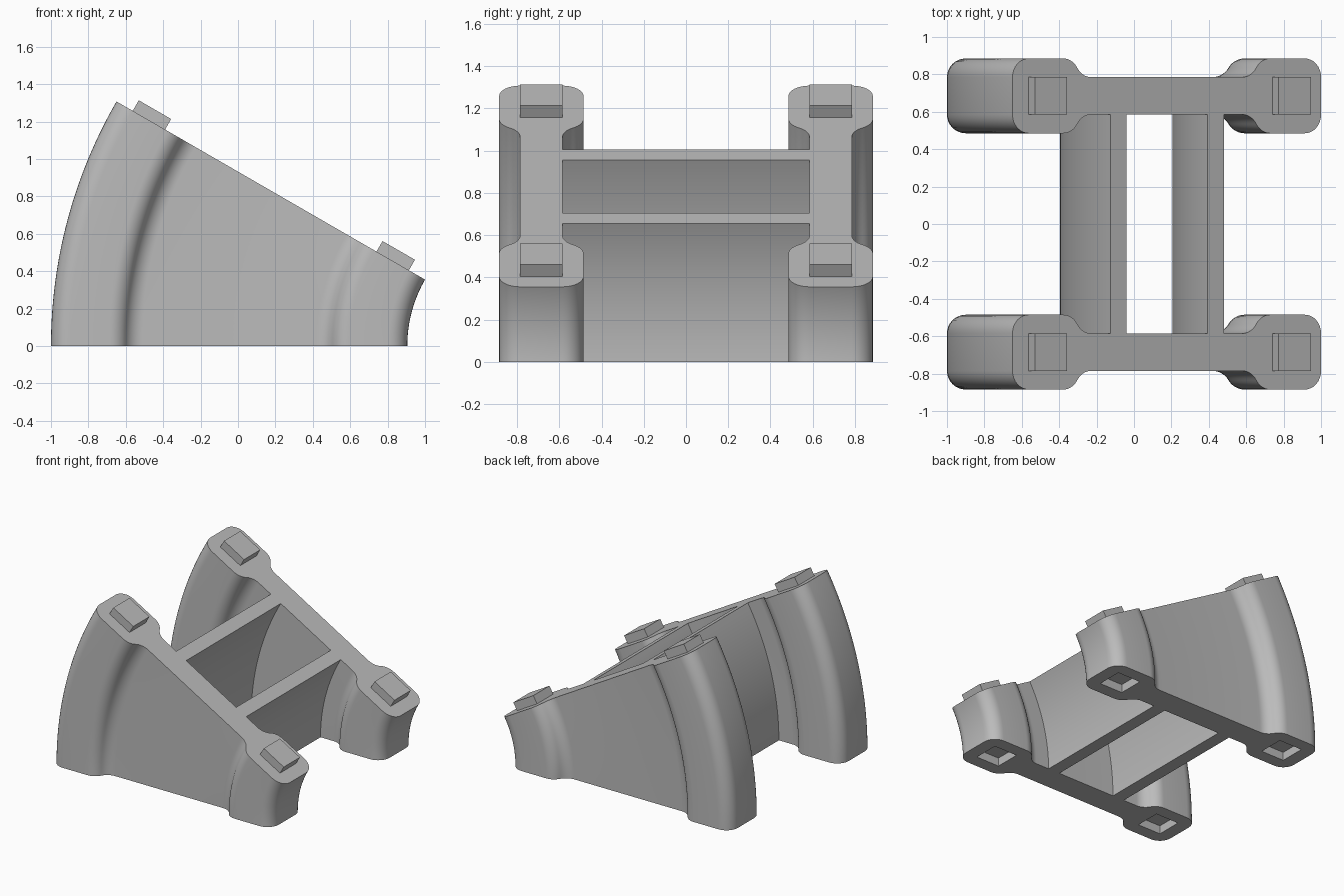
import bpy, bmesh
from math import sin, cos, radians
from mathutils import Matrix

if "Cube" in bpy.data.objects:
    bpy.data.objects.remove(bpy.data.objects["Cube"])

AXIS_X = 1.615            # bend axis runs along y at this x, z = 0
BEND = radians(30)
R_IN, R_OUT = 0.71, 2.615
R_MID = (R_IN + R_OUT) / 2
FRAME_Y = 0.685           # centre line of each side frame
WEB = 0.1                 # half thickness of the web, also the fillet radius
PEG_OFFSET = 0.7525       # pegs either side of the middle radius

grey = bpy.data.materials.new("plain grey")
grey.use_nodes = True
grey.diffuse_color = (0.5, 0.5, 0.5, 1)
grey.node_tree.nodes["Principled BSDF"].inputs["Base Color"].default_value = (0.5, 0.5, 0.5, 1)


def finish(bm, name):
    bmesh.ops.recalc_face_normals(bm, faces=bm.faces)
    mesh = bpy.data.meshes.new(name)
    bm.to_mesh(mesh)
    bm.free()
    mesh.materials.append(grey)
    ob = bpy.data.objects.new(name, mesh)
    bpy.context.collection.objects.link(ob)
    return ob


def smooth(ob):
    bpy.ops.object.select_all(action='DESELECT')
    ob.select_set(True)
    bpy.context.view_layer.objects.active = ob
    bpy.ops.object.shade_smooth_by_angle(angle=radians(30))


def sweep(profile, name, steps=28):
    """Revolve a closed (radius, y) outline through the bend angle."""
    bm = bmesh.new()
    rings = []
    for i in range(steps + 1):
        a = BEND * i / steps
        rings.append([bm.verts.new((AXIS_X - r * cos(a), y, r * sin(a))) for r, y in profile])
    n = len(profile)
    for low, high in zip(rings, rings[1:]):
        for j in range(n):
            k = (j + 1) % n
            bm.faces.new((low[j], low[k], high[k], high[j]))
    bm.faces.new(rings[0])
    bm.faces.new(rings[-1])
    return finish(bm, name)


def arc(r, v, start, end, n=8):
    return [(r + WEB * cos(radians(start + (end - start) * i / n)),
             v + WEB * sin(radians(start + (end - start) * i / n))) for i in range(n + 1)]


def block(name, radius, y, low, high, angle):
    """Square block standing on the end face at the given bend angle."""
    bm = bmesh.new()
    bmesh.ops.create_cube(bm, size=1)
    place = (Matrix.Translation((AXIS_X, 0, 0)) @ Matrix.Rotation(angle, 4, 'Y')
             @ Matrix.Translation((-radius, y, (low + high) / 2))
             @ Matrix.Diagonal((0.2, 0.2, high - low, 1)))
    bmesh.ops.transform(bm, matrix=place, verts=bm.verts)
    return finish(bm, name)


# Dumbbell outline: rounded lobe, S-shaped neck, thin web, mirrored both ways
NECK = 1.11
RUN = WEB * cos(radians(30))
quarter = (arc(R_IN + WEB, WEB, 180, 90) + arc(NECK - RUN, WEB, 90, 30)
           + arc(NECK + RUN, 2 * WEB, 210, 270)[1:])
half = quarter + [(2 * R_MID - r, v) for r, v in reversed(quarter)]
outline = half + [(r, -v) for r, v in reversed(half)]

# Side frames with sockets below and pegs above
for side, s in (("front", -1), ("back", 1)):
    frame = sweep([(r, v + s * FRAME_Y) for r, v in outline], side + "_frame")
    for end, e in (("outer", 1), ("inner", -1)):
        radius = R_MID + e * PEG_OFFSET
        cutter = block("socket_cutter", radius, s * FRAME_Y, -0.06, 0.065, 0)
        cutter.hide_render = True
        cut = frame.modifiers.new("socket", 'BOOLEAN')
        cut.operation = 'DIFFERENCE'
        cut.solver = 'EXACT'
        cut.object = cutter
        bpy.context.view_layer.objects.active = frame
        bpy.ops.object.modifier_apply(modifier=cut.name)
        bpy.data.objects.remove(cutter)
        block(f"{side}_{end}_peg", radius, s * FRAME_Y, -0.02, 0.065, BEND)
    smooth(frame)

# Curved cross plates joining the frames
for name, middle in (("outer_cross_plate", 1.96), ("inner_cross_plate", 1.36)):
    y = FRAME_Y - WEB
    plate = sweep([(middle - 0.05, -y), (middle + 0.05, -y),
                   (middle + 0.05, y), (middle - 0.05, y)], name)
    smooth(plate)
